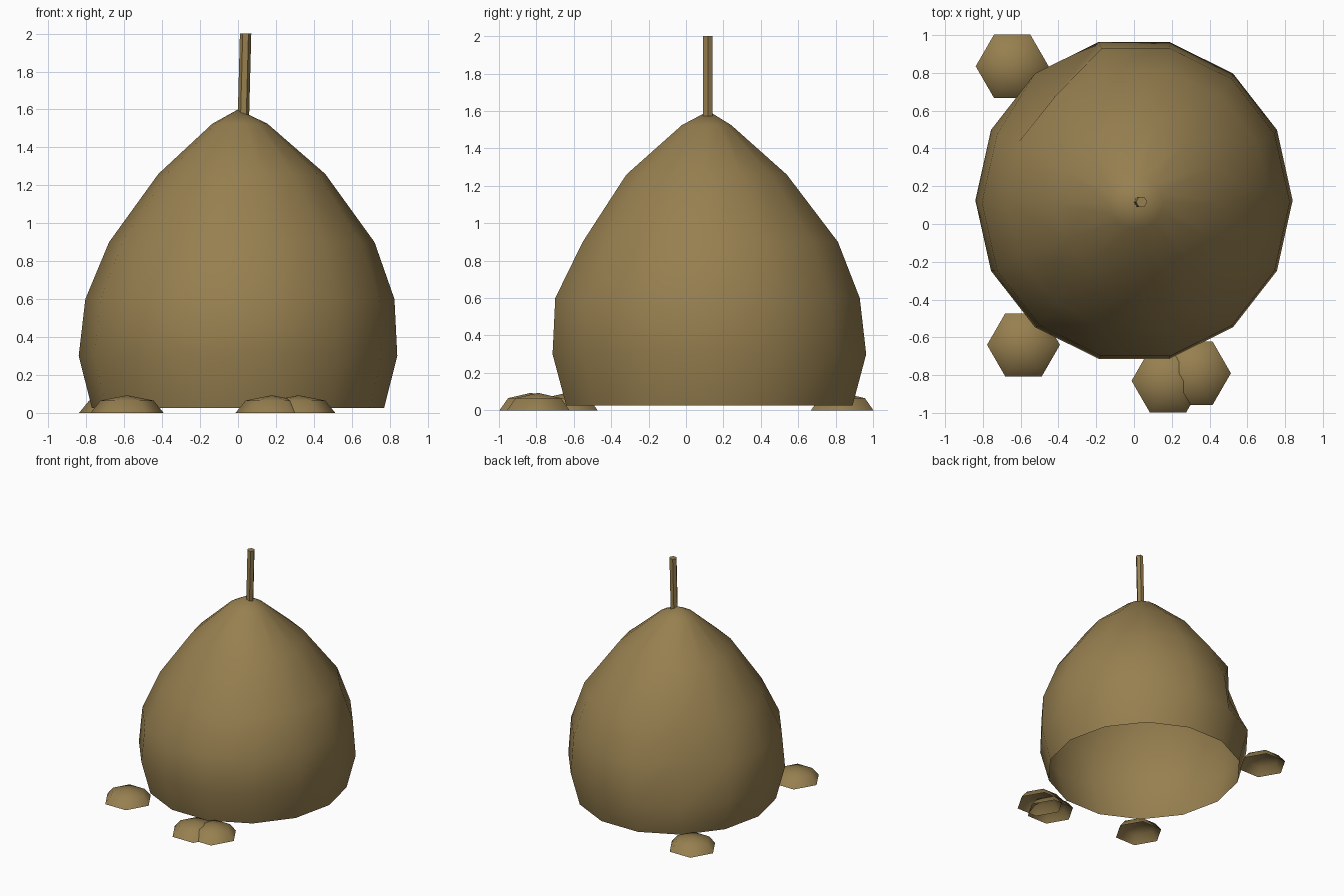
import bpy, math

if "Cube" in bpy.data.objects:
    bpy.data.objects.remove(bpy.data.objects["Cube"])

straw = bpy.data.materials.new("straw brown")
straw.diffuse_color = (0.31, 0.215, 0.08, 1)
straw.use_nodes = True
straw.node_tree.nodes["Principled BSDF"].inputs["Base Color"].default_value = straw.diffuse_color


def add_object(name, verts, faces, smooth=True):
    mesh = bpy.data.meshes.new(name)
    mesh.from_pydata(verts, [], faces)
    mesh.materials.append(straw)
    for p in mesh.polygons:
        p.use_smooth = smooth
    mesh.update()
    ob = bpy.data.objects.new(name, mesh)
    bpy.context.collection.objects.link(ob)
    return ob


def lathe(name, rings, sides, apex=None, dents=None, smooth=True):
    """Rings are (cx, cy, z, rx, ry); closed by an apex point, or by a flat cap."""
    verts, faces = [], []
    for k, (cx, cy, z, rx, ry) in enumerate(rings):
        for i in range(sides):
            a = 2 * math.pi * i / sides
            s = (dents or {}).get((k, i), 1)
            verts.append((cx + rx * s * math.cos(a), cy + ry * s * math.sin(a), z))
    for k in range(len(rings) - 1):
        for i in range(sides):
            j = (i + 1) % sides
            faces.append((k * sides + i, k * sides + j,
                          (k + 1) * sides + j, (k + 1) * sides + i))
    top = (len(rings) - 1) * sides
    if apex:
        verts.append(apex)
        faces += [(top + i, top + (i + 1) % sides, len(verts) - 1) for i in range(sides)]
    else:
        faces.append(tuple(range(top, top + sides)))
    return add_object(name, verts, faces, smooth)


# hay heap: open-bottomed 14-sided dome with one dent at the back left
heap_rings = [
    (0.00, 0.125, 0.025, 0.77, 0.785),
    (0.00, 0.125, 0.30, 0.84, 0.86),
    (0.01, 0.115, 0.60, 0.815, 0.835),
    (0.02, 0.13, 0.90, 0.70, 0.70),
    (0.02, 0.11, 1.26, 0.44, 0.44),
    (0.01, 0.11, 1.525, 0.145, 0.135),
]
lathe("hay_heap", heap_rings, 14, apex=(0.0, 0.12, 1.60), dents={(2, 5): 0.86})

# pole sticking out of the top
lathe("pole", [(0.027, 0.117, 1.50, 0.03, 0.03), (0.04, 0.117, 2.0, 0.03, 0.03)],
      6, smooth=False)

# small hay clumps around the foot
clumps = [(-0.645, 0.835), (-0.585, -0.64), (0.18, -0.83), (0.32, -0.79)]
for n, (x, y) in enumerate(clumps, 1):
    lathe(f"hay_clump_{n}",
          [(x, y, 0, 0.193, 0.193), (x, y, 0.065, 0.14, 0.14)],
          6, apex=(x, y, 0.093))
